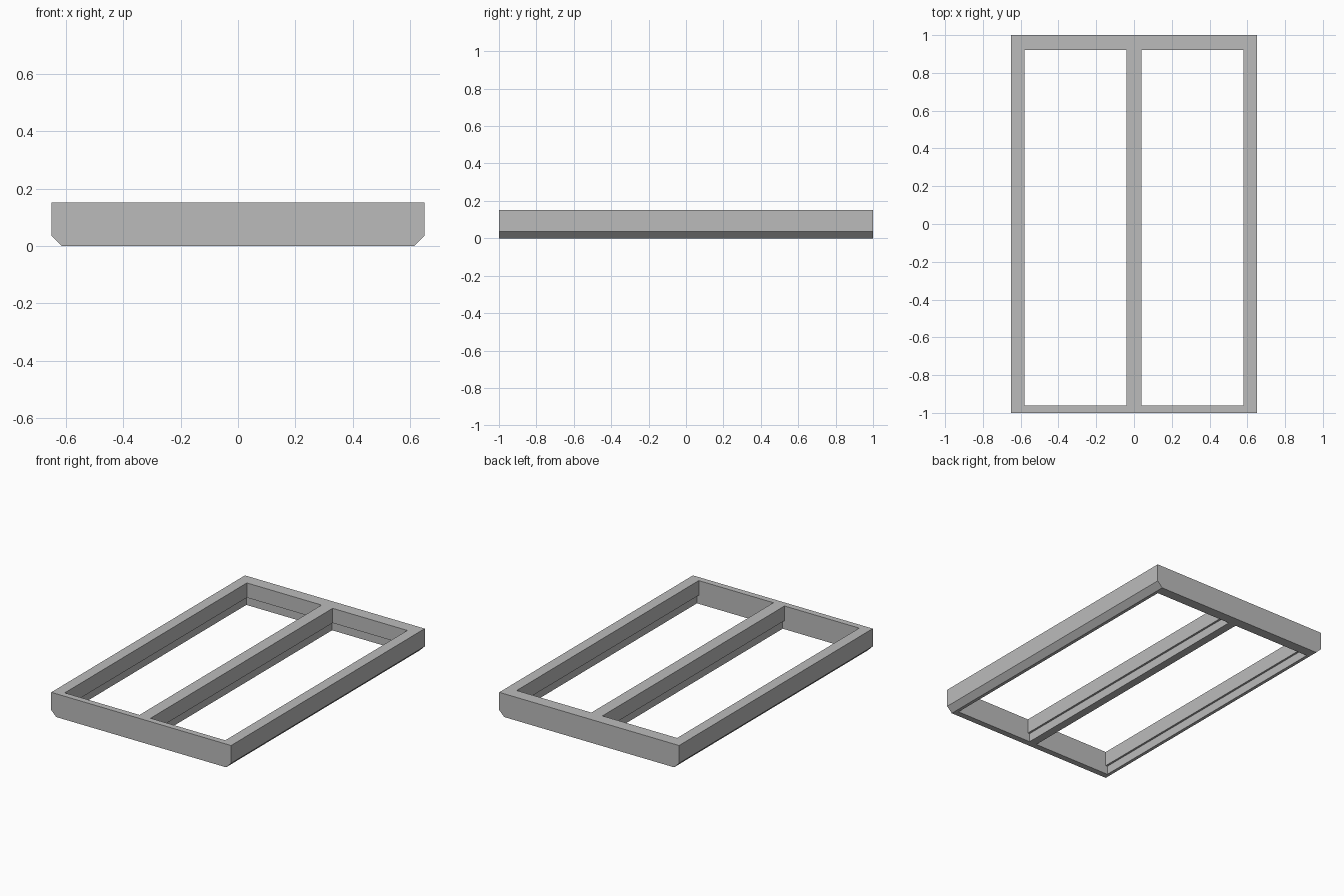
import bpy
import bmesh

old = bpy.data.objects.get("Cube")
if old:
    bpy.data.objects.remove(old, do_unlink=True)

# Main sizes
HALF_W, HALF_L, HEIGHT = 0.65, 1.0, 0.152
CHAMFER = 0.036
SIDE, MIDDLE = 0.58, 0.04       # inner edges of side rails and middle rail
FRONT, BACK = -0.96, 0.92       # inner edges of end rails
LEDGE_Z, LEDGE = 0.056, 0.013   # shallow rebate under each opening

grey = bpy.data.materials.new("plain grey")
grey.use_nodes = True
colour = (0.5, 0.5, 0.5, 1)
grey.diffuse_color = colour
grey.node_tree.nodes["Principled BSDF"].inputs["Base Color"].default_value = colour


def prism(name, outline, y0, y1):
    """Extrude an x-z outline along y."""
    bm = bmesh.new()
    face = bm.faces.new([bm.verts.new((x, y0, z)) for x, z in outline])
    grown = bmesh.ops.extrude_face_region(bm, geom=[face])["geom"]
    verts = [v for v in grown if isinstance(v, bmesh.types.BMVert)]
    bmesh.ops.translate(bm, verts=verts, vec=(0, y1 - y0, 0))
    bmesh.ops.recalc_face_normals(bm, faces=bm.faces)
    mesh = bpy.data.meshes.new(name)
    bm.to_mesh(mesh)
    bm.free()
    mesh.materials.append(grey)
    obj = bpy.data.objects.new(name, mesh)
    bpy.context.collection.objects.link(obj)
    return obj


def cut(body, x0, x1, y1, top):
    """Cut an opening from below the body up to the given height."""
    outline = [(x0, -0.1), (x1, -0.1), (x1, top), (x0, top)]
    cutter = prism("opening_cutter", outline, FRONT, y1)
    cutter.hide_render = True
    mod = body.modifiers.new("opening", "BOOLEAN")
    mod.operation = "DIFFERENCE"
    mod.solver = "EXACT"
    mod.object = cutter
    bpy.context.view_layer.objects.active = body
    bpy.ops.object.modifier_apply(modifier=mod.name)
    bpy.data.objects.remove(cutter, do_unlink=True)


# Frame body with chamfered lower long edges
half = [(HALF_W - CHAMFER, 0), (HALF_W, CHAMFER), (HALF_W, HEIGHT)]
frame = prism("frame", half + [(-x, z) for x, z in reversed(half)], -HALF_L, HALF_L)

# Two openings, each widened below the ledge at the sides and back
for x0, x1 in ((-SIDE, -MIDDLE), (MIDDLE, SIDE)):
    cut(frame, x0, x1, BACK, HEIGHT + 0.1)
    cut(frame, x0 - LEDGE, x1 + LEDGE, BACK + LEDGE, LEDGE_Z)
